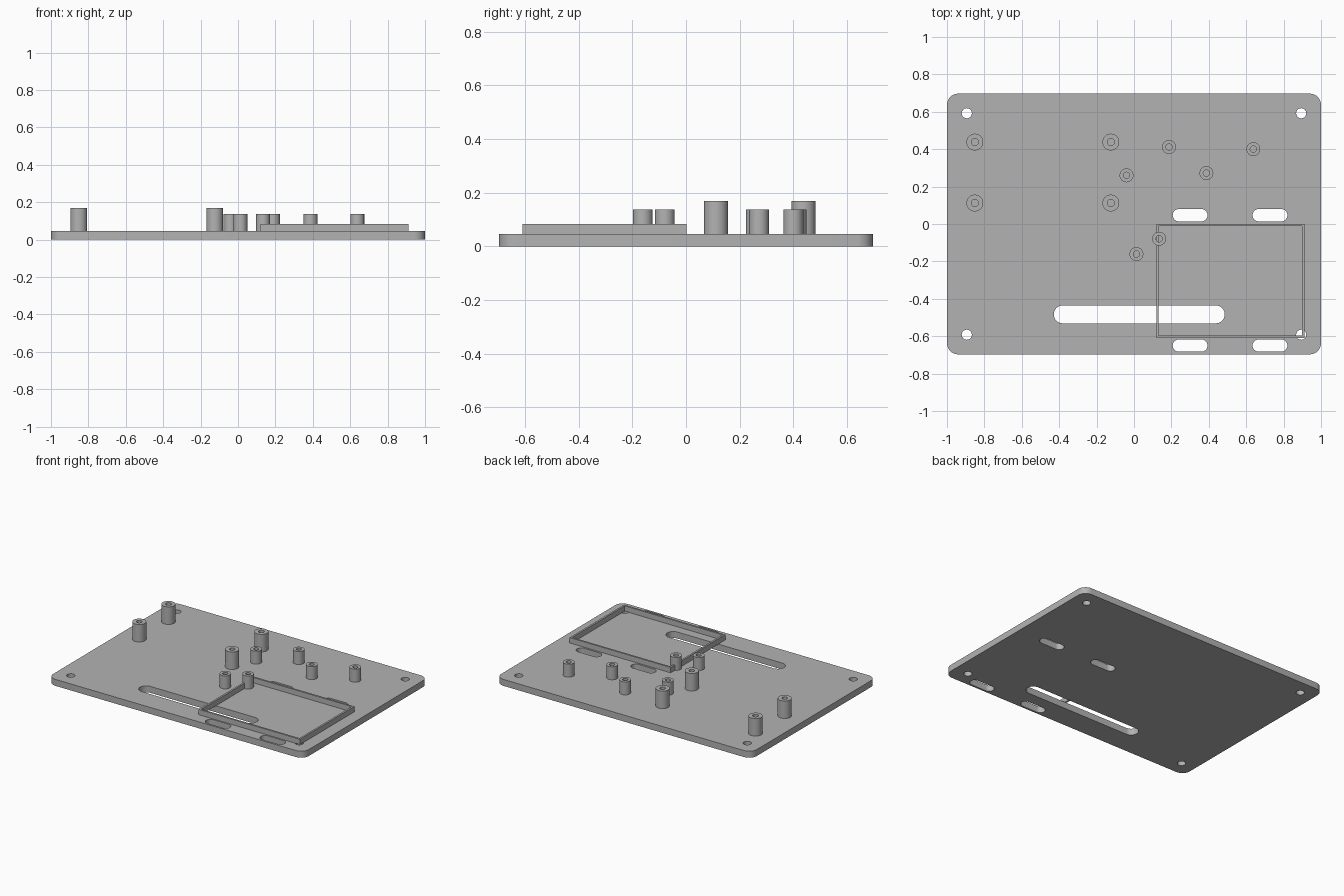
import bpy
import bmesh
from math import cos, sin, pi

if "Cube" in bpy.data.objects:
    bpy.data.objects.remove(bpy.data.objects["Cube"], do_unlink=True)

grey = bpy.data.materials.new("plain grey")
grey.use_nodes = True
colour = (0.45, 0.45, 0.45, 1)
grey.diffuse_color = colour
grey.node_tree.nodes["Principled BSDF"].inputs["Base Color"].default_value = colour

PLATE_TOP = 0.046
STEPS = 8


def rounded(x, y, w, h, r):
    """Outline of a rounded rectangle; r = 0 gives square corners."""
    if r == 0:
        return [(x + sx * w / 2, y + sy * h / 2)
                for sx, sy in ((1, 1), (-1, 1), (-1, -1), (1, -1))]
    points = []
    for q, (sx, sy) in enumerate(((1, 1), (-1, 1), (-1, -1), (1, -1))):
        cx, cy = x + sx * (w / 2 - r), y + sy * (h / 2 - r)
        for i in range(STEPS + 1):
            a = (q + i / STEPS) * pi / 2
            p = (cx + r * cos(a), cy + r * sin(a))
            if not any(abs(p[0] - o[0]) + abs(p[1] - o[1]) < 1e-5 for o in points):
                points.append(p)
    return points


def circle(x, y, r):
    return rounded(x, y, 2 * r, 2 * r, r)


def prism(name, loops, z0, z1):
    """Extrude an outline, with any inner loops as holes, from z0 to z1."""
    curve = bpy.data.curves.new(name, "CURVE")
    curve.dimensions = "2D"
    curve.fill_mode = "BOTH"
    curve.extrude = (z1 - z0) / 2
    for loop in loops:
        spline = curve.splines.new("POLY")
        spline.points.add(len(loop) - 1)
        for point, (x, y) in zip(spline.points, loop):
            point.co = (x, y, 0, 1)
        spline.use_cyclic_u = True
    obj = bpy.data.objects.new(name, curve)
    bpy.context.collection.objects.link(obj)
    bpy.ops.object.select_all(action="DESELECT")
    obj.select_set(True)
    bpy.context.view_layer.objects.active = obj
    bpy.ops.object.convert(target="MESH")
    obj = bpy.context.view_layer.objects.active
    bm = bmesh.new()
    bm.from_mesh(obj.data)
    bmesh.ops.remove_doubles(bm, verts=bm.verts, dist=1e-5)
    bmesh.ops.translate(bm, verts=bm.verts, vec=(0, 0, (z0 + z1) / 2))
    bmesh.ops.recalc_face_normals(bm, faces=bm.faces)
    bm.to_mesh(obj.data)
    bm.free()
    obj.data.materials.clear()
    obj.data.materials.append(grey)
    bpy.ops.object.shade_smooth_by_angle(angle=pi / 6)
    return obj


# Base plate with corner screw holes, strap slots and a long cable slot
plate = [rounded(0, 0, 2, 1.394, 0.06)]
plate += [circle(sx * 0.894, sy * 0.592, 0.027) for sx in (-1, 1) for sy in (-1, 1)]
plate += [rounded(x, y, 0.186, 0.066, 0.0329) for x in (0.3, 0.727) for y in (0.047, -0.65)]
plate.append(rounded(0.028, -0.483, 0.914, 0.096, 0.0479))
prism("base_plate", plate, 0, PLATE_TOP)

# Thin rectangular wall that holds the battery
prism("battery_frame", [rounded(0.515, -0.304, 0.792, 0.61, 0),
                        rounded(0.515, -0.304, 0.766, 0.584, 0)], PLATE_TOP, 0.084)

# Tall hollow standoffs in a rectangle
for x in (-0.851, -0.124):
    for y in (0.112, 0.438):
        prism("tall_standoff", [circle(x, y, 0.045), circle(x, y, 0.019)], PLATE_TOP, 0.17)

# Short hollow standoffs
for x, y in ((0.187, 0.412), (0.638, 0.4), (0.387, 0.272),
             (-0.04, 0.26), (0.134, -0.079), (0.013, -0.161)):
    prism("short_standoff", [circle(x, y, 0.037), circle(x, y, 0.017)], PLATE_TOP, 0.138)
